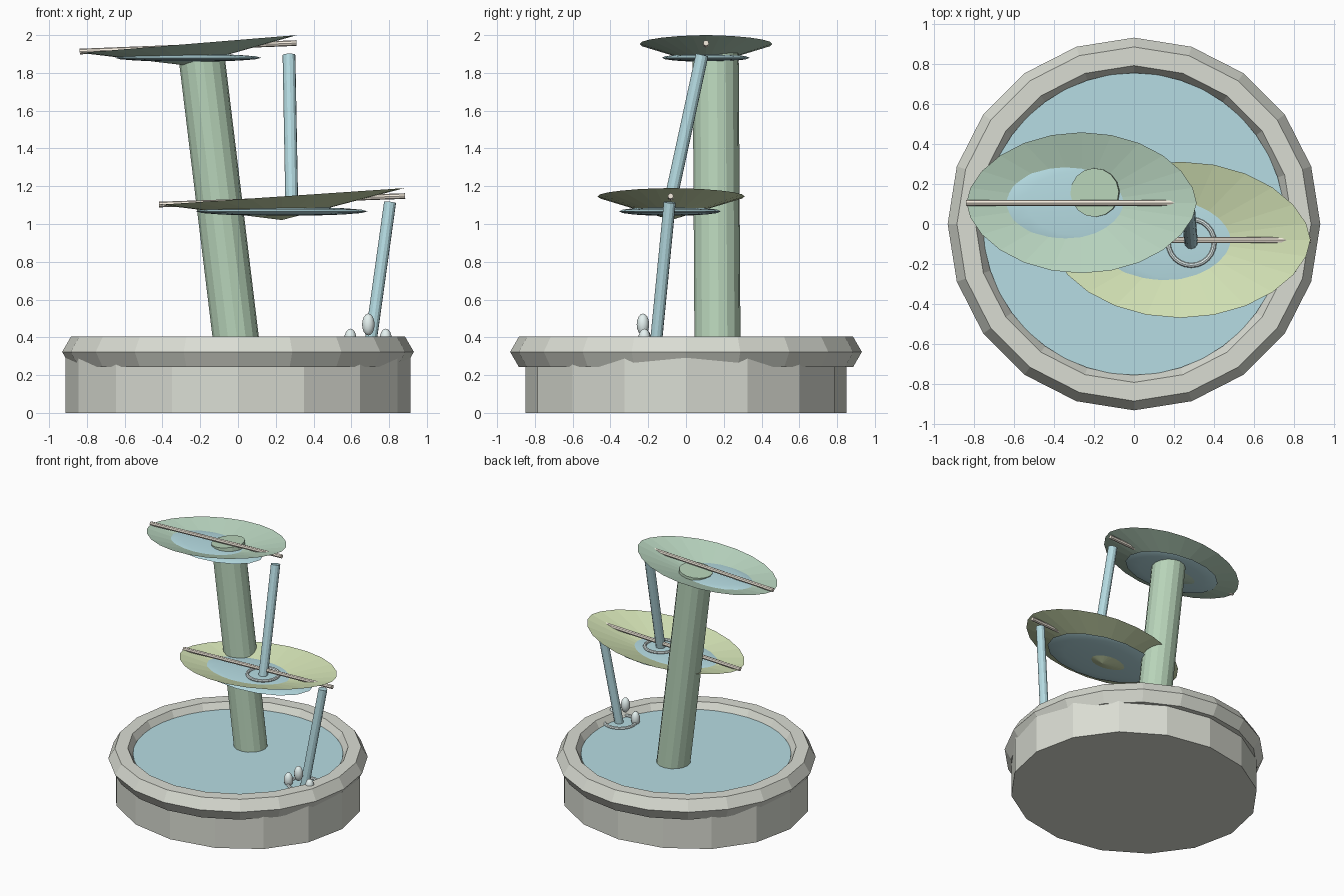
import bpy, bmesh, math
from mathutils import Vector

if "Cube" in bpy.data.objects:
    bpy.data.objects.remove(bpy.data.objects["Cube"])


def material(name, rgb):
    m = bpy.data.materials.new(name)
    m.diffuse_color = (*rgb, 1)
    m.use_nodes = True
    m.node_tree.nodes["Principled BSDF"].inputs["Base Color"].default_value = m.diffuse_color
    return m


STONE = material("stone", (0.70, 0.72, 0.65))
STEM = material("stem_green", (0.48, 0.66, 0.49))
LEAF_A = material("leaf_green", (0.48, 0.66, 0.52))
LEAF_B = material("leaf_lime", (0.65, 0.76, 0.46))
WATER = material("water", (0.47, 0.72, 0.77))
VEIN = material("vein_cream", (0.90, 0.83, 0.72))
FOAM = material("foam", (0.78, 0.88, 0.87))


def finish(name, mat, smooth=False):
    ob = bpy.context.object
    ob.name = name
    ob.data.materials.append(mat)
    if smooth:
        bpy.ops.object.shade_smooth_by_angle(angle=math.radians(40))
    return ob


def rod(name, a, b, r, sides, mat, smooth=False):
    """Cylinder running from point a to point b."""
    a, b = Vector(a), Vector(b)
    d = b - a
    bpy.ops.mesh.primitive_cylinder_add(
        vertices=sides, radius=r, depth=d.length, location=(a + b) / 2,
        rotation=d.to_track_quat('Z', 'Y').to_euler())
    return finish(name, mat, smooth)


def ellipsoid(name, loc, scale, mat, segs=16, rings=8):
    bpy.ops.mesh.primitive_uv_sphere_add(segments=segs, ring_count=rings, radius=1,
                                         location=loc, scale=scale)
    return finish(name, mat, True)


def ring(name, loc, R, r, major, minor, mat, smooth=False):
    bpy.ops.mesh.primitive_torus_add(location=loc, major_radius=R, minor_radius=r,
                                     major_segments=major, minor_segments=minor)
    return finish(name, mat, smooth)


def leaf(name, centre, half_len, half_wid, rise, depth, mat, n=24):
    """Open shallow cone with pointed tips, rim tilted upward toward +x."""
    bm = bmesh.new()
    apex = bm.verts.new((0, 0, -depth))
    rim = []
    for i in range(n):
        t = 2 * math.pi * i / n
        s = math.sin(t)
        y = math.copysign(abs(s) ** 1.15, s) * half_wid
        rim.append(bm.verts.new((half_len * math.cos(t), y, rise * math.cos(t))))
    for i in range(n):
        bm.faces.new((apex, rim[i], rim[(i + 1) % n]))
    me = bpy.data.meshes.new(name)
    bm.to_mesh(me)
    bm.free()
    me.materials.append(mat)
    ob = bpy.data.objects.new(name, me)
    ob.location = centre
    bpy.context.collection.objects.link(ob)


# Basin: oval wall, hexagonal-section rim, water surface
bpy.ops.mesh.primitive_cylinder_add(vertices=16, radius=1, depth=0.31,
                                    location=(0, 0, 0.155), scale=(0.913, 0.85, 1))
finish("basin_wall", STONE)
ring("basin_rim", (0, 0, 0.323), 0.838, 0.093, 20, 6, STONE)
bpy.ops.mesh.primitive_cylinder_add(vertices=40, radius=0.755, depth=0.06, location=(0, 0, 0.325))
finish("basin_water", WATER)

# Leaning stem
rod("stem", (0.0, 0.167, 0.30), (-0.197, 0.157, 1.92), 0.122, 16, STEM)

# Upper leaf bowl with vein and pool
leaf("upper_leaf", (-0.262, 0.106, 1.953), 0.575, 0.352, 0.047, 0.115, LEAF_A)
rod("upper_vein", (-0.838, 0.106, 1.913), (0.31, 0.106, 1.958), 0.015, 8, VEIN)
ellipsoid("upper_pool", (-0.265, 0.104, 1.88), (0.387, 0.232, 0.021), WATER)

# Lower leaf bowl with vein and pool
leaf("lower_leaf", (0.232, -0.079, 1.146), 0.65, 0.39, 0.044, 0.125, LEAF_B)
rod("lower_vein", (-0.418, -0.081, 1.103), (0.885, -0.081, 1.148), 0.015, 8, VEIN)
ellipsoid("lower_pool", (0.232, -0.085, 1.067), (0.455, 0.27, 0.024), WATER)

# Falling streams
rod("upper_stream", (0.27, 0.085, 1.895), (0.285, -0.092, 1.08), 0.034, 12, WATER)
rod("lower_stream", (0.805, -0.086, 1.115), (0.697, -0.162, 0.34), 0.032, 12, WATER)

# Ripple rings where the streams land
ring("upper_ripple", (0.286, -0.092, 1.095), 0.115, 0.012, 24, 8, FOAM, True)
ring("lower_ripple", (0.692, -0.162, 0.36), 0.115, 0.012, 24, 8, FOAM, True)

# Splash droplets
for i, (x, y, z) in enumerate([(0.595, -0.218, 0.388), (0.69, -0.228, 0.468), (0.782, -0.22, 0.388)]):
    ellipsoid(f"droplet_{i + 1}", (x, y, z), (0.033, 0.033, 0.058), FOAM, 12, 8)
